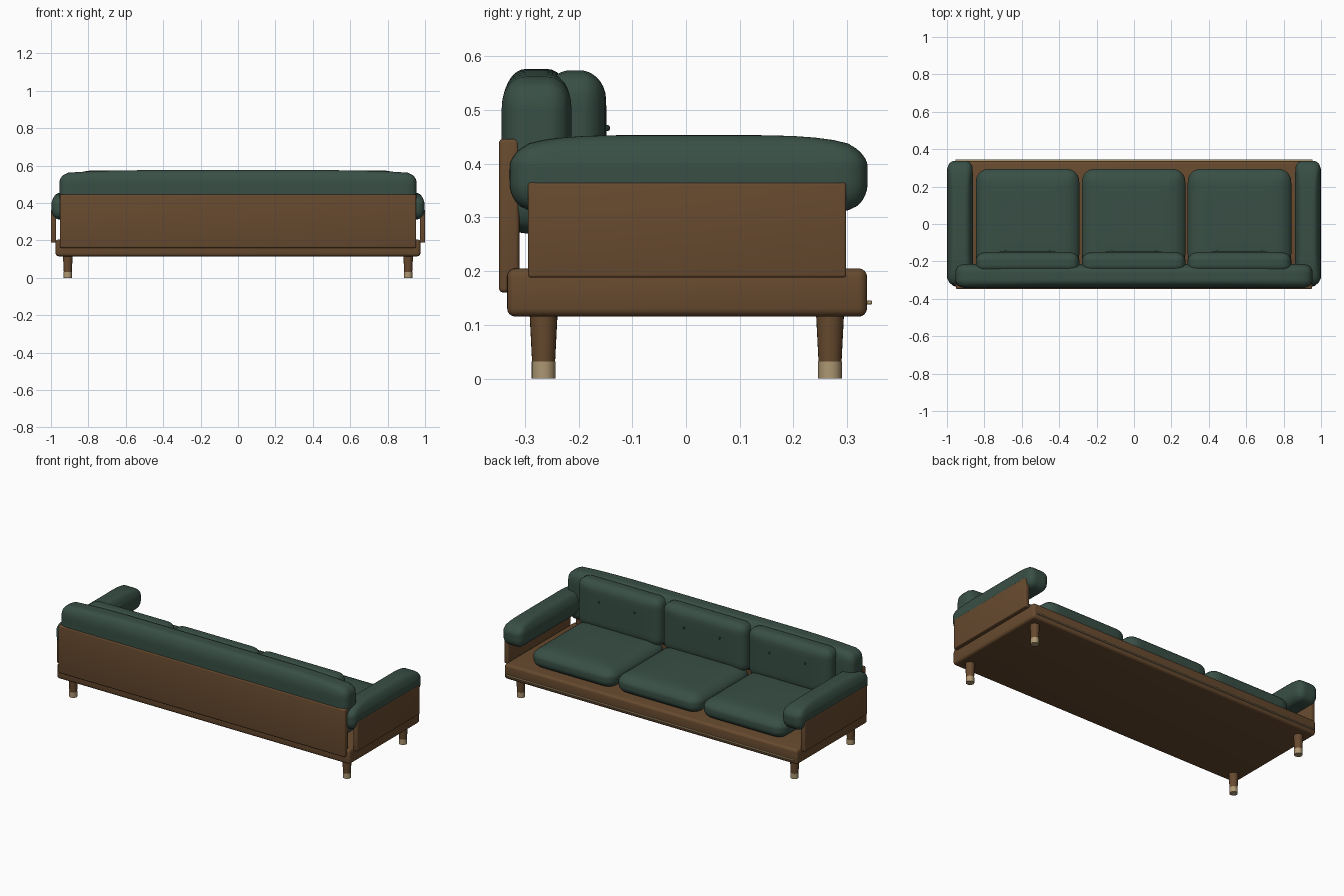
import bpy, bmesh, math
from mathutils import Vector

if "Cube" in bpy.data.objects:
    bpy.data.objects.remove(bpy.data.objects["Cube"])


def material(name, rgb):
    m = bpy.data.materials.new(name)
    m.diffuse_color = (*rgb, 1)
    m.use_nodes = True
    m.node_tree.nodes["Principled BSDF"].inputs["Base Color"].default_value = m.diffuse_color
    return m


GREEN = material("green fabric", (0.040, 0.078, 0.060))
DARK = material("dark green button", (0.018, 0.035, 0.028))
WOOD = material("brown wood", (0.135, 0.068, 0.028))
BRASS = material("pale brass", (0.42, 0.31, 0.17))


def finish(bm, name, mat, angle=40):
    bmesh.ops.recalc_face_normals(bm, faces=bm.faces)
    me = bpy.data.meshes.new(name)
    bm.to_mesh(me)
    bm.free()
    me.materials.append(mat)
    ob = bpy.data.objects.new(name, me)
    bpy.context.collection.objects.link(ob)
    bpy.ops.object.select_all(action='DESELECT')
    ob.select_set(True)
    bpy.context.view_layer.objects.active = ob
    bpy.ops.object.shade_smooth_by_angle(angle=math.radians(angle))
    return ob


def board(name, lo, hi, mat, bevel):
    """Box between two corners with rounded edges."""
    lo, hi = Vector(lo), Vector(hi)
    bm = bmesh.new()
    bmesh.ops.create_cube(bm, size=1)
    for v in bm.verts:
        v.co = (lo + hi) / 2 + v.co * (hi - lo)
    bmesh.ops.bevel(bm, geom=bm.edges[:], offset=bevel, segments=4,
                    profile=0.5, affect='EDGES')
    return finish(bm, name, mat)


def cushion(name, lo, hi, radius, puff_axis, puff, one_sided=False):
    """Rounded box whose thickness swells towards the middle."""
    lo, hi = Vector(lo), Vector(hi)
    mid, half = (lo + hi) / 2, (hi - lo) / 2
    others = [a for a in range(3) if a != puff_axis]
    bm = bmesh.new()
    bmesh.ops.create_cube(bm, size=2)
    bmesh.ops.subdivide_edges(bm, edges=bm.edges[:], cuts=19, use_grid_fill=True)
    for v in bm.verts:
        p = Vector([math.sin(v.co[i] * math.pi / 2) * half[i] for i in range(3)])
        inner = Vector([max(-(half[i] - radius[i]), min(half[i] - radius[i], p[i]))
                        for i in range(3)])
        d = Vector([(p[i] - inner[i]) / radius[i] for i in range(3)])
        if d.length > 0:
            d.normalize()
        p = inner + Vector([d[i] * radius[i] for i in range(3)])
        edge = max(abs(p[a] / half[a]) for a in others) ** 5
        if not one_sided or p[puff_axis] > 0:
            p[puff_axis] *= 1 - puff * edge
        v.co = mid + p
    return finish(bm, name, GREEN, 60)


def turned(name, x, y, z0, z1, r0, r1, mat):
    """Upright tapered round part."""
    bm = bmesh.new()
    bmesh.ops.create_cone(bm, cap_ends=True, segments=24, radius1=r0,
                          radius2=r1, depth=z1 - z0)
    bmesh.ops.translate(bm, verts=bm.verts, vec=(x, y, (z0 + z1) / 2))
    return finish(bm, name, mat)


# Wooden base, back panel and brass trim along the seat side
board("base", (-0.975, -0.333, 0.115), (0.975, 0.337, 0.205), WOOD, 0.016)
board("back_panel", (-0.953, -0.348, 0.160), (0.953, -0.310, 0.446), WOOD, 0.008)
board("front_trim", (-0.955, 0.332, 0.138), (0.955, 0.346, 0.145), BRASS, 0.002)

# Arms and legs, mirrored left and right
for side, s in (("left", -1), ("right", 1)):
    xs = sorted((s * 0.972, s * 1.0))
    board(side + "_arm_panel", (xs[0], -0.294, 0.188), (xs[1], 0.298, 0.365),
          WOOD, 0.005)
    xs = sorted((s * 0.862, s * 0.998))
    cushion(side + "_arm_cushion", (xs[0], -0.328, 0.312), (xs[1], 0.338, 0.453),
            (0.042, 0.045, 0.052), 2, 0.38, True)
    for end, y in (("back", -0.265), ("front", 0.268)):
        turned(f"{side}_{end}_leg", s * 0.91, y, 0.032, 0.12, 0.0215, 0.026, WOOD)
        turned(f"{side}_{end}_foot", s * 0.91, y, 0, 0.032, 0.0222, 0.0222, BRASS)

# Long bolster along the back
cushion("back_bolster", (-0.955, -0.343, 0.270), (0.955, -0.213, 0.576),
        (0.05, 0.045, 0.06), 2, 0.12, True)

# Three seats with back pillows and two buttons each
for n, x in (("left", -0.569), ("middle", -0.002), ("right", 0.564)):
    cushion(n + "_seat_cushion", (x - 0.277, -0.235, 0.200), (x + 0.277, 0.295, 0.322),
            (0.07, 0.07, 0.05), 2, 0.28, True)
    cushion(n + "_back_pillow", (x - 0.277, -0.265, 0.285), (x + 0.277, -0.148, 0.573),
            (0.05, 0.045, 0.05), 1, 0.12)
    for i, dx in enumerate((-0.118, 0.118)):
        bm = bmesh.new()
        bmesh.ops.create_uvsphere(bm, u_segments=12, v_segments=8, radius=0.006)
        bmesh.ops.translate(bm, verts=bm.verts, vec=(x + dx, -0.147, 0.466))
        finish(bm, f"{n}_button_{i + 1}", DARK)
